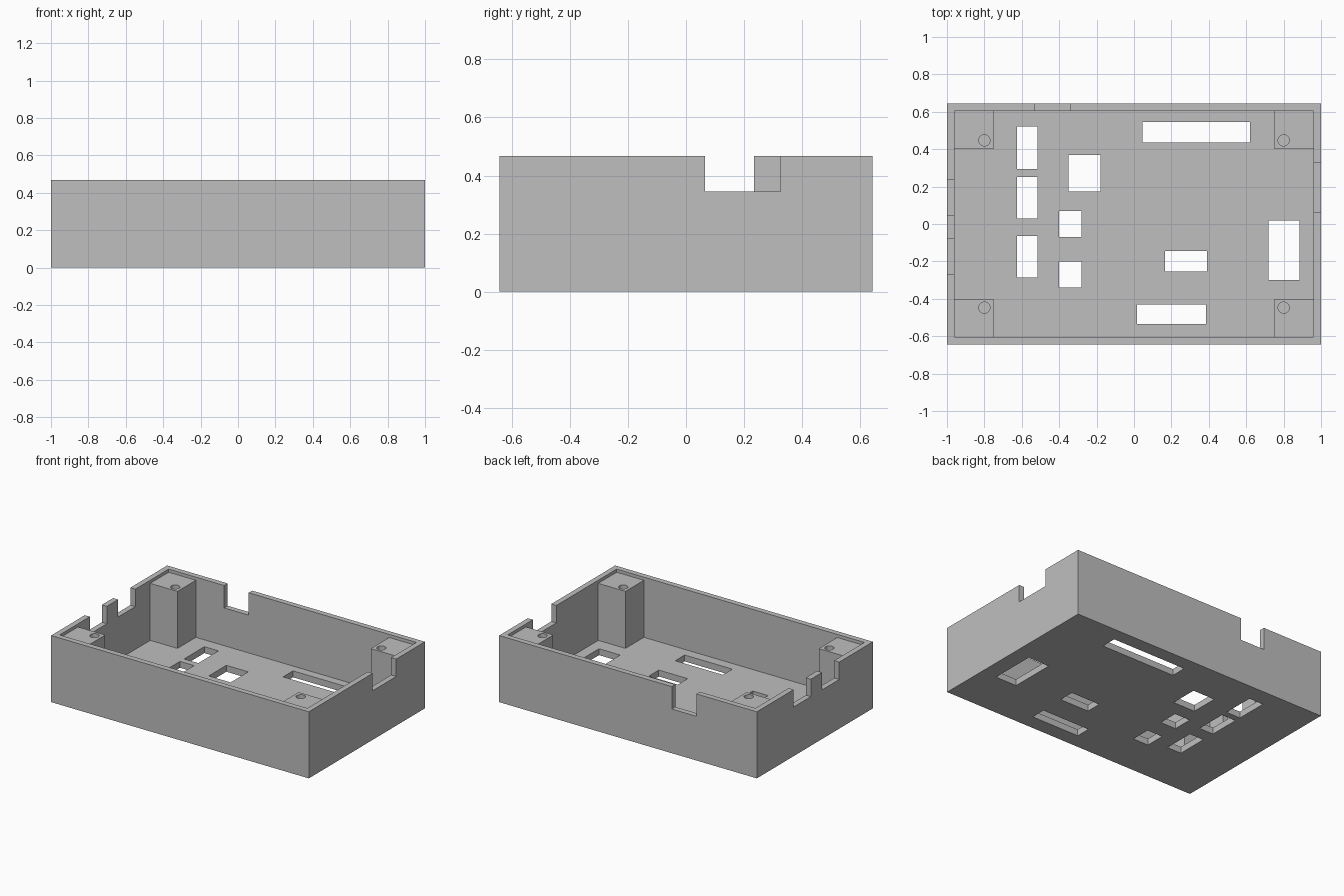
import bpy
import bmesh
from mathutils import Matrix, Vector

old = bpy.data.objects.get("Cube")
if old:
    bpy.data.objects.remove(old, do_unlink=True)

grey = bpy.data.materials.new("plain grey")
grey.use_nodes = True
colour = (0.52, 0.52, 0.52, 1)
grey.diffuse_color = colour
grey.node_tree.nodes["Principled BSDF"].inputs["Base Color"].default_value = colour

HX, HY, HEIGHT = 1.0, 0.643, 0.467
WALL, FLOOR = 0.039, 0.045
POST_X, POST_Y, POST_TOP = 0.75, 0.40, 0.445
IX, IY = HX - WALL, HY - WALL


def add_box(bm, x0, x1, y0, y1, z0, z1):
    lo, hi = Vector((x0, y0, z0)), Vector((x1, y1, z1))
    place = Matrix.Translation((lo + hi) / 2) @ Matrix.Diagonal((*(hi - lo), 1))
    bmesh.ops.create_cube(bm, size=1, matrix=place)


def make_object(name, bm):
    mesh = bpy.data.meshes.new(name)
    bm.to_mesh(mesh)
    bm.free()
    mesh.materials.append(grey)
    obj = bpy.data.objects.new(name, mesh)
    bpy.context.collection.objects.link(obj)
    return obj


def boxes(name, *specs):
    bm = bmesh.new()
    for spec in specs:
        add_box(bm, *spec)
    return make_object(name, bm)


def cut(target, cutter):
    cutter.hide_render = True
    mod = target.modifiers.new("cut", "BOOLEAN")
    mod.operation = "DIFFERENCE"
    mod.solver = "EXACT"
    mod.object = cutter
    bpy.context.view_layer.objects.active = target
    bpy.ops.object.modifier_apply(modifier=mod.name)
    bpy.data.objects.remove(cutter, do_unlink=True)


# Open tray
tray = boxes("tray", (-HX, HX, -HY, HY, 0, HEIGHT))
cut(tray, boxes("cavity_cutter", (-IX, IX, -IY, IY, FLOOR, 1)))

# Rectangular openings through the floor
openings = [
    (-.625, -.515, .295, .52), (-.625, -.515, .03, .25),
    (-.625, -.515, -.285, -.065), (-.35, -.18, .175, .37),
    (-.40, -.28, -.07, .07), (-.40, -.28, -.34, -.20),
    (.045, .62, .435, .545), (.165, .39, -.255, -.145),
    (.72, .885, -.30, .02), (.015, .385, -.535, -.43),
]
cut(tray, boxes("floor_cutter", *[(*o, -.1, .15) for o in openings]))

# Notches in the rim: two right, one left, one back
cut(tray, boxes("notch_cutter",
                (-1.1, -.93, .045, .235, .345, .6),
                (-1.1, -.93, -.27, -.08, .345, .6),
                (.93, 1.1, .065, .325, .345, .6),
                (-.53, -.34, .58, .75, .31, .6)))

# Corner posts with blind screw holes
for sx, side in ((-1, "right"), (1, "left")):
    for sy, end in ((-1, "front"), (1, "back")):
        xs = sorted((sx * POST_X, sx * (IX + .01)))
        ys = sorted((sy * POST_Y, sy * (IY + .01)))
        post = boxes(f"{end}_{side}_post", (*xs, *ys, FLOOR - .02, POST_TOP))
        bm = bmesh.new()
        bmesh.ops.create_cone(bm, cap_ends=True, segments=32, radius1=.03, radius2=.03,
                              depth=.3, matrix=Matrix.Translation((sx * .8, sy * .447, POST_TOP)))
        cut(post, make_object("screw_cutter", bm))
